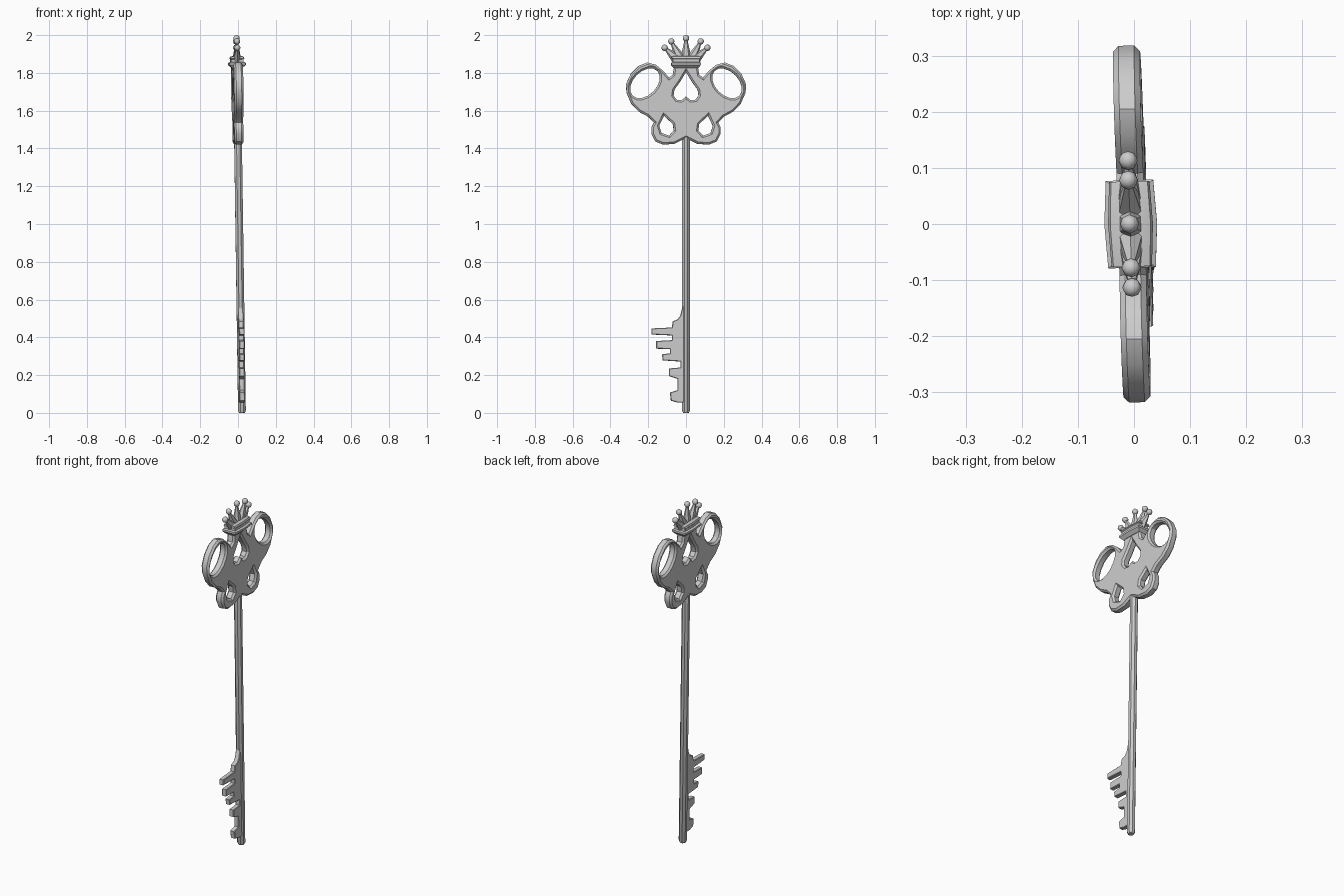
import bpy, math
from mathutils import Matrix, Vector

if "Cube" in bpy.data.objects:
    bpy.data.objects.remove(bpy.data.objects["Cube"])

# The key lies in the YZ plane with a slight lean
LEAN = (Matrix.Translation((0.021, 0, 0)) @ Matrix.Rotation(-0.0145, 4, 'Y')
        @ Matrix.Rotation(0.03, 4, 'Z'))
UPRIGHT = Matrix.Rotation(math.pi / 2, 4, 'Z') @ Matrix.Rotation(math.pi / 2, 4, 'X')


def finish(ob, smooth=30):
    bpy.ops.object.select_all(action='DESELECT')
    bpy.context.view_layer.objects.active = ob
    ob.select_set(True)
    if ob.type == 'CURVE':
        bpy.ops.object.convert(target='MESH')
        ob = bpy.context.object
    bpy.ops.object.shade_smooth_by_angle(angle=math.radians(smooth))
    return ob


def plate(name, loops, half, bevel):
    """Flat plate from (y, z) loops; inner loops become holes."""
    cu = bpy.data.curves.new(name, 'CURVE')
    cu.dimensions, cu.fill_mode = '2D', 'BOTH'
    cu.extrude, cu.bevel_depth = half - bevel, bevel
    cu.bevel_resolution, cu.offset = 0, -bevel
    for pts in loops:
        sp = cu.splines.new('POLY')
        sp.points.add(len(pts) - 1)
        for p, (y, z) in zip(sp.points, pts):
            p.co = (y, z, 0, 1)
        sp.use_cyclic_u = True
    ob = bpy.data.objects.new(name, cu)
    bpy.context.collection.objects.link(ob)
    ob.matrix_world = LEAN @ UPRIGHT
    return finish(ob)


def loft(name, rings):
    """Stack of closed rings, capped at both ends."""
    n = len(rings[0])
    verts = [v for r in rings for v in r]
    faces = [tuple(reversed(range(n))), tuple(range(len(verts) - n, len(verts)))]
    for k in range(len(rings) - 1):
        for i in range(n):
            j = (i + 1) % n
            faces.append((k*n + i, k*n + j, k*n + n + j, k*n + n + i))
    me = bpy.data.meshes.new(name)
    me.from_pydata(verts, [], faces)
    ob = bpy.data.objects.new(name, me)
    bpy.context.collection.objects.link(ob)
    ob.matrix_world = LEAN
    return finish(ob)


def circle(r, z, n=8):
    return [(r * math.cos(2*math.pi*(i + .5)/n), r * math.sin(2*math.pi*(i + .5)/n), z)
            for i in range(n)]


def mirror(half):
    return half + [(-y, z) for y, z in reversed(half) if abs(y) > 1e-5]


# Shaft
loft("shaft", [circle(.016, 0), circle(.022, .012), circle(.022, 1.5)])

# Toothed bit
plate("bit", [[(0, .58), (-.015, .575), (-.03, .515), (-.045, .495), (-.07, .485),
               (-.075, .452), (-.183, .447), (-.183, .415), (-.075, .41), (-.075, .385),
               (-.158, .38), (-.158, .34), (-.085, .338), (-.085, .315), (-.127, .31),
               (-.123, .278), (-.03, .272), (-.03, .24), (-.09, .235), (-.09, .195),
               (-.045, .18), (-.045, .12), (-.085, .108), (-.08, .065), (-.045, .055),
               (0, .055)]], .014, .003)

# Head plate with heart, oval and drop holes
outline = mirror([(0, 1.455), (.02, 1.445), (.06, 1.425), (.12, 1.42), (.163, 1.437),
                  (.183, 1.478), (.183, 1.512), (.17, 1.537), (.20, 1.568), (.25, 1.595),
                  (.29, 1.637), (.315, 1.695), (.318, 1.74), (.293, 1.795), (.25, 1.838),
                  (.205, 1.855), (.16, 1.843), (.12, 1.81), (.09, 1.775), (.07, 1.79),
                  (.06, 1.85)])
heart = mirror([(0, 1.805), (.03, 1.755), (.062, 1.71), (.066, 1.68), (.05, 1.658),
                (.025, 1.655), (0, 1.675)])
oval, drop = [], [(.117, 1.573), (.07, 1.53), (.065, 1.495), (.09, 1.468),
                  (.13, 1.482), (.142, 1.52)]
for i in range(16):
    t = 2 * math.pi * i / 16
    a, b, c = .093 * math.cos(t), .062 * math.sin(t), math.sqrt(.5)
    oval.append((.217 + (a + b) * c, 1.745 + (b - a) * c))
flip = lambda pts: [(-y, z) for y, z in reversed(pts)]
plate("head", [outline, heart, oval, flip(oval), drop, flip(drop)], .024, .01)


# Crown collar: bowed rectangular bands
def band(x, y, z):
    return [(x, 0, z), (x*.9, y, z), (-x*.9, y, z), (-x, 0, z), (-x*.9, -y, z), (x*.9, -y, z)]


loft("crown_collar", [band(.028, .064, 1.825), band(.047, .078, 1.842), band(.047, .078, 1.853),
                      band(.036, .07, 1.858), band(.036, .07, 1.872), band(.04, .076, 1.876),
                      band(.036, .076, 1.886), band(.022, .06, 1.89)])

# Crown points and their ball tips
for base, y, z in [(0, 0, 1.983), (.03, .078, 1.967), (-.03, -.078, 1.967),
                   (.05, .113, 1.933), (-.05, -.113, 1.933)]:
    start, tip = Vector((0, base, 1.875)), Vector((0, y, z))
    d = tip - start
    turn = d.to_track_quat('Z', 'Y').to_matrix().to_4x4()
    bpy.ops.mesh.primitive_cone_add(vertices=6, radius1=.03, radius2=.006, depth=d.length)
    cone = bpy.context.object
    cone.name = "crown_point"
    cone.matrix_world = LEAN @ Matrix.Translation((start + tip) / 2) @ turn @ Matrix.Diagonal((.8, 1, 1, 1))
    finish(cone)
    bpy.ops.mesh.primitive_uv_sphere_add(segments=8, ring_count=6, radius=.017)
    ball = bpy.context.object
    ball.name = "crown_ball"
    ball.matrix_world = LEAN @ Matrix.Translation(tip) @ turn
    finish(ball, 50)
